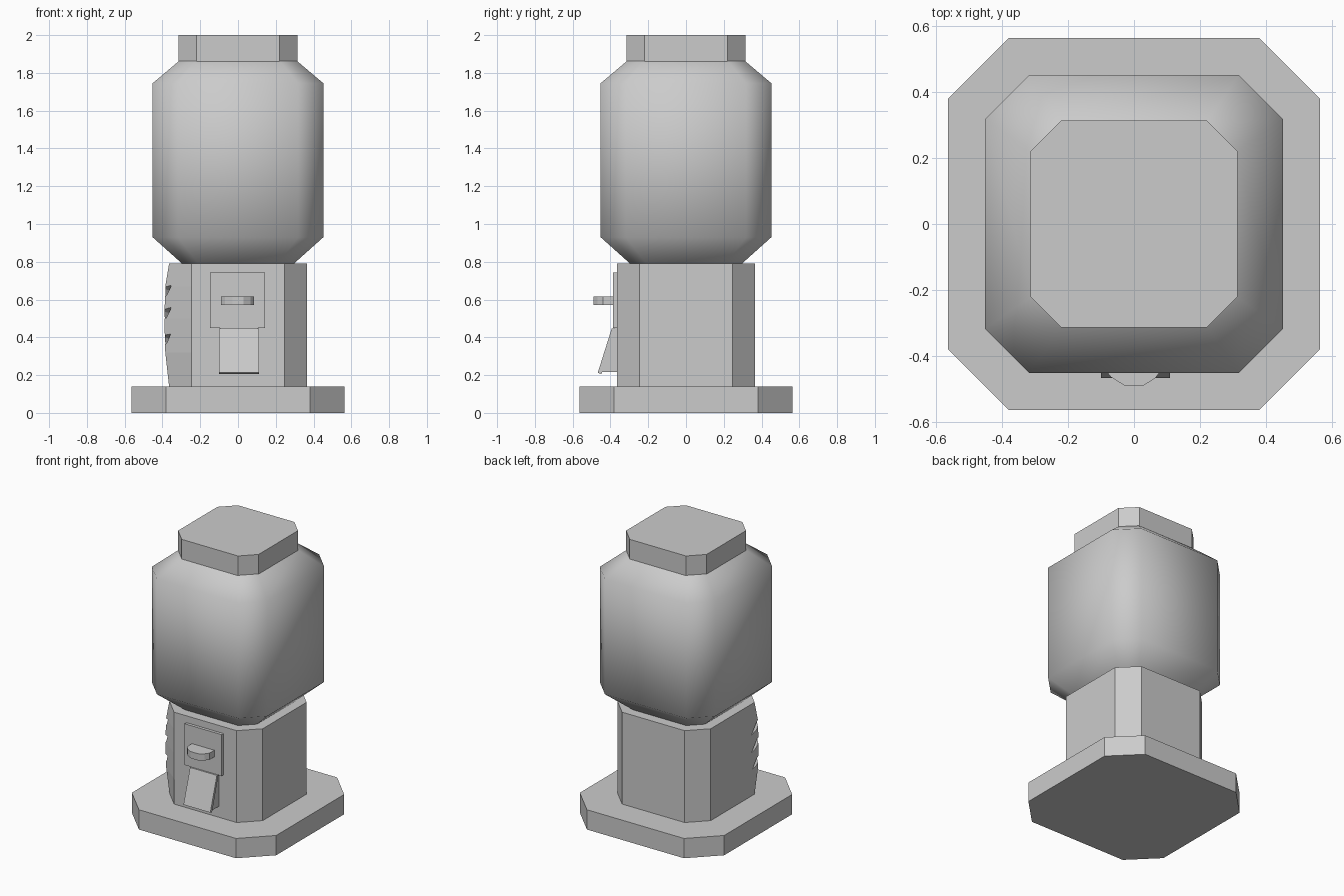
import bpy, bmesh
from mathutils import Vector, Matrix

if "Cube" in bpy.data.objects:
    bpy.data.objects.remove(bpy.data.objects["Cube"])


def finish(name, bm):
    bmesh.ops.recalc_face_normals(bm, faces=bm.faces)
    me = bpy.data.meshes.new(name)
    bm.to_mesh(me)
    bm.free()
    ob = bpy.data.objects.new(name, me)
    bpy.context.collection.objects.link(ob)
    return ob


def octagon(h, c):
    return [(h, -c), (h, c), (c, h), (-c, h), (-h, c), (-h, -c), (-c, -h), (c, -h)]


def loft(name, rings, caps=True, bulge=0):
    """Stack chamfered squares; rings are (z, half width, corner start, bulge)."""
    bm = bmesh.new()
    loops = []
    for z, h, c, b in rings:
        pts = octagon(h, c)
        pts[5] = (pts[5][0] - b, pts[5][1] - b * 0.4)
        loops.append([bm.verts.new((x, y, z)) for x, y in pts])
    for a, b in zip(loops, loops[1:]):
        for i in range(8):
            j = (i + 1) % 8
            bm.faces.new((a[i], a[j], b[j], b[i]))
    if caps:
        bm.faces.new(loops[0])
        bm.faces.new(loops[-1])
    return finish(name, bm)


def prism(name, pts, depth):
    """Extrude a closed 3D polygon along a vector."""
    bm = bmesh.new()
    f = bm.faces.new([bm.verts.new(p) for p in pts])
    new = bmesh.ops.extrude_face_region(bm, geom=[f], use_keep_orig=True)["geom"]
    bmesh.ops.translate(bm, vec=Vector(depth),
                        verts=[g for g in new if isinstance(g, bmesh.types.BMVert)])
    return finish(name, bm)


def smooth(ob, angle):
    bpy.ops.object.select_all(action='DESELECT')
    ob.select_set(True)
    bpy.context.view_layer.objects.active = ob
    bpy.ops.object.shade_smooth_by_angle(angle=angle)


# Foot plate and lid
loft("base_plate", [(0, .565, .38, 0), (.14, .565, .38, 0)])
loft("lid", [(1.86, .315, .22, 0), (2.0, .315, .22, 0)])

# Glass globe, smooth shaded and open where hidden by its neighbours
globe = loft("globe", [(.785, .29, .205, 0), (.93, .452, .318, 0),
                       (1.745, .452, .318, 0), (1.865, .31, .22, 0)], caps=False)
for p in globe.data.polygons:
    p.use_smooth = True

# Pedestal with a bulged, scratched front left corner
body = loft("pedestal", [(.14, .365, .245, 0), (.32, .365, .245, .02), (.5, .365, .245, .025),
                         (.67, .365, .245, .02), (.79, .365, .245, 0)])

# Three slanted gashes cut into that corner
bm = bmesh.new()
along = Vector((.05, -.22, .2)).normalized()
out = Vector((-.92, -.38, 0))
out = (out - along * out.dot(along)).normalized()
side = along.cross(out)
for zc, length in ((.64, .14), (.52, .14), (.385, .10)):
    c = Vector((-.385, -.25, zc))
    ends = [bm.verts.new(c + along * length * s) for s in (-1, 1)]
    ring = [bm.verts.new(c + v) for v in (out * .05, side * .022, out * -.04, side * -.022)]
    for e in ends:
        for i in range(4):
            bm.faces.new((e, ring[i], ring[(i + 1) % 4]))
cutter = finish("gash_cutter", bm)
cutter.hide_render = True
cutter.hide_viewport = True
mod = body.modifiers.new("gashes", 'BOOLEAN')
mod.operation = 'DIFFERENCE'
mod.object = cutter
mod.solver = 'EXACT'

# Coin plate
prism("coin_plate", [(-.147, -.386, .45), (.143, -.386, .45),
                     (.143, -.386, .742), (-.147, -.386, .742)], (0, .03, 0))

# Half round turning handle
outline = [(-.09, -.38), (-.09, -.44), (-.07, -.465), (-.03, -.49),
           (.03, -.49), (.065, -.468), (.085, -.44), (.085, -.38)]
prism("handle", [(x, y, .57) for x, y in outline], (0, 0, .047))

# Dispenser chute and its slanted flap
prism("chute", [(-.095, y, z) for y, z in
                ((-.36, .45), (-.38, .45), (-.445, .217), (-.36, .217))], (.2, 0, 0))
prism("flap", [(-.1, y, z) for y, z in
               ((-.375, .448), (-.393, .448), (-.467, .213), (-.448, .205))], (.21, 0, 0))
